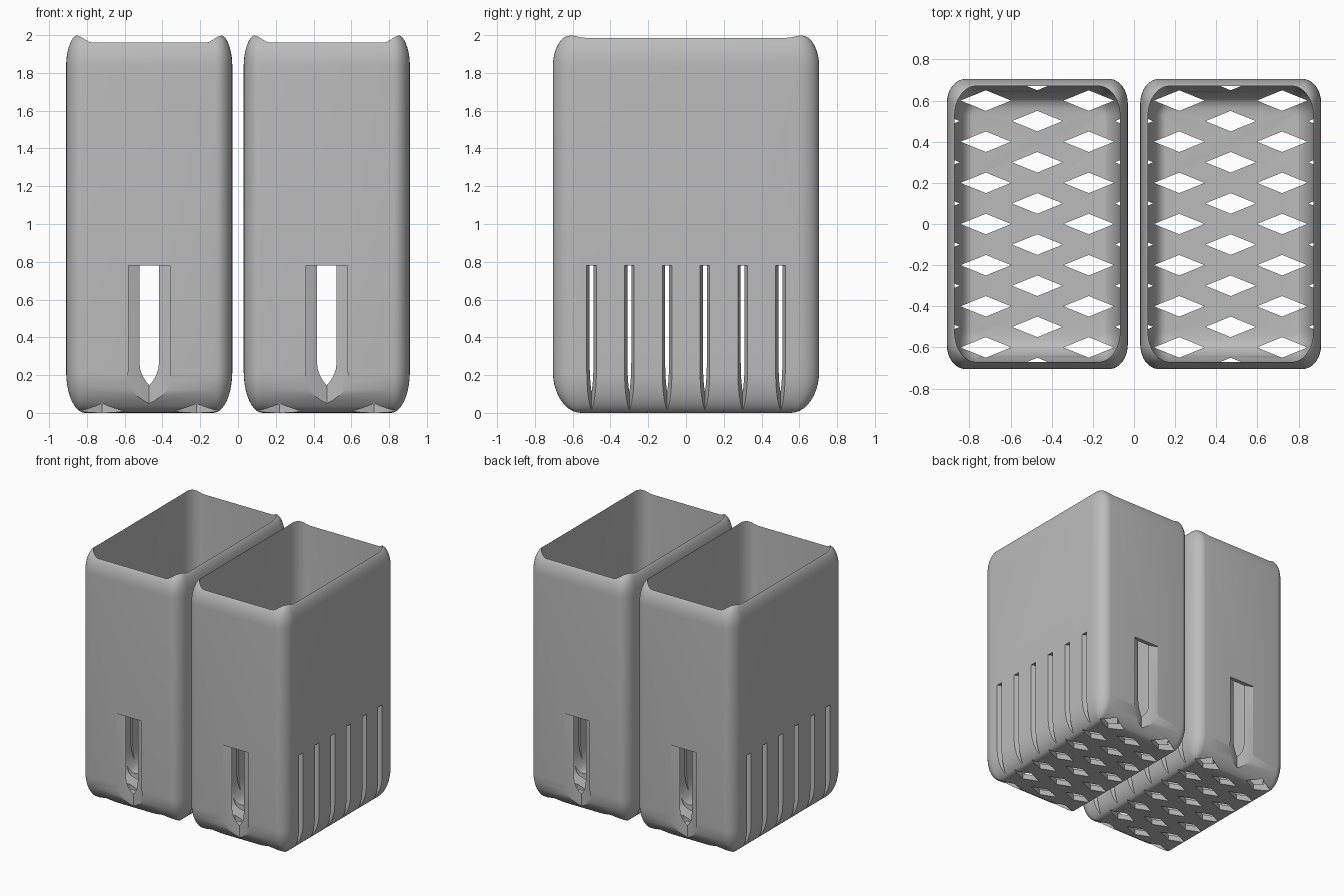
import bpy, bmesh
from math import sin, cos, pi

if "Cube" in bpy.data.objects:
    bpy.data.objects.remove(bpy.data.objects["Cube"])

HX, HY, TOP = 0.44, 0.705, 2.003      # half width, half depth, height of one basket
CORNER, STEPS = 8, 10

grey = bpy.data.materials.new("plain_grey")
grey.use_nodes = True
grey.diffuse_color = (0.5, 0.5, 0.5, 1)
grey.node_tree.nodes["Principled BSDF"].inputs["Base Color"].default_value = (0.5, 0.5, 0.5, 1)


def ring(bm, hx, hy, rx, ry, z):
    """Rounded rectangle of vertices at height z."""
    verts = []
    for q, (sx, sy) in enumerate([(1, 1), (-1, 1), (-1, -1), (1, -1)]):
        for k in range(CORNER + 1):
            a = (q + k / CORNER) * pi / 2
            verts.append(bm.verts.new((sx * (hx - rx) + rx * cos(a),
                                       sy * (hy - ry) + ry * sin(a), z)))
    return verts


def loft(bm, rings):
    """Skin a stack of rings and cap both ends."""
    for a, b in zip(rings, rings[1:]):
        n = len(a)
        for i in range(n):
            j = (i + 1) % n
            bm.faces.new((a[i], a[j], b[j], b[i]))
    bm.faces.new(rings[0][::-1])
    bm.faces.new(rings[-1])


def rounded_ring(bm, hx, hy, plan, edge, t, z):
    """Ring pulled in by an elliptical edge rounding, t = 0 at the wall and 1 at the cap."""
    ix, iy = (e * (1 - cos(t * pi / 2)) for e in edge)
    return ring(bm, hx - ix, hy - iy, max(plan[0] - ix, 0.008), max(plan[1] - iy, 0.008), z)


def make_object(name, bm):
    bmesh.ops.recalc_face_normals(bm, faces=bm.faces)
    mesh = bpy.data.meshes.new(name)
    bm.to_mesh(mesh)
    bm.free()
    mesh.materials.append(grey)
    obj = bpy.data.objects.new(name, mesh)
    bpy.context.collection.objects.link(obj)
    return obj


# outer shell, rounded at both ends
bm = bmesh.new()
plan, low, high, low_z, high_z = (0.09, 0.12), (0.1, 0.15), (0.068, 0.1), 0.22, 0.17
rings = []
for i in range(STEPS, -1, -1):
    t = i / STEPS
    rings.append(rounded_ring(bm, HX, HY, plan, low, t, low_z * (1 - sin(t * pi / 2))))
for i in range(STEPS + 1):
    t = i / STEPS
    rings.append(rounded_ring(bm, HX, HY, plan, high, t, TOP - high_z * (1 - sin(t * pi / 2))))
loft(bm, rings)
basket = make_object("left_basket", bm)

# hollow with straight walls and a rounded floor, open at the top
bm = bmesh.new()
floor, bowl = 0.045, 0.22
rings = []
for i in range(STEPS, -1, -1):
    t = i / STEPS
    rings.append(rounded_ring(bm, HX - 0.038, HY - 0.034, (0.105, 0.145), (0.085, 0.13), t,
                              floor + bowl * (1 - sin(t * pi / 2))))
rings.append(ring(bm, HX - 0.038, HY - 0.034, 0.105, 0.145, TOP + 0.2))
loft(bm, rings)
hollow = make_object("hollow_cutter", bm)

# staggered diamond prisms: holes in the floor, slots where they meet the walls
bm = bmesh.new()
for col in range(-2, 3):
    if col % 2:
        rows = [0.2 * r for r in range(-3, 4)]
    else:
        reach = 4 if col == 0 else 3
        rows = [0.2 * r + 0.1 for r in range(-reach, reach)]
    for y in rows:
        x = col * 0.25
        ends = [[bm.verts.new((x + dx, y + dy, z))
                 for dx, dy in ((0.123, 0), (0, 0.05), (-0.123, 0), (0, -0.05))]
                for z in (-0.1, 0.78)]
        loft(bm, ends)
diamonds = make_object("diamond_cutter", bm)

for cutter in (hollow, diamonds):
    mod = basket.modifiers.new("cut", 'BOOLEAN')
    mod.operation = 'DIFFERENCE'
    mod.solver = 'EXACT'
    mod.object = cutter

# bake the cuts and drop the cutters
graph = bpy.context.evaluated_depsgraph_get()
baked = bpy.data.meshes.new_from_object(basket.evaluated_get(graph))
basket.modifiers.clear()
basket.data = baked
for cutter in (hollow, diamonds):
    bpy.data.objects.remove(cutter)

bpy.ops.object.select_all(action='DESELECT')
basket.select_set(True)
bpy.context.view_layer.objects.active = basket
bpy.ops.object.shade_smooth_by_angle(angle=pi / 6)

# the matching basket beside it
twin = basket.copy()
twin.name = "right_basket"
bpy.context.collection.objects.link(twin)
basket.location.x, twin.location.x = 0.47, -0.47
